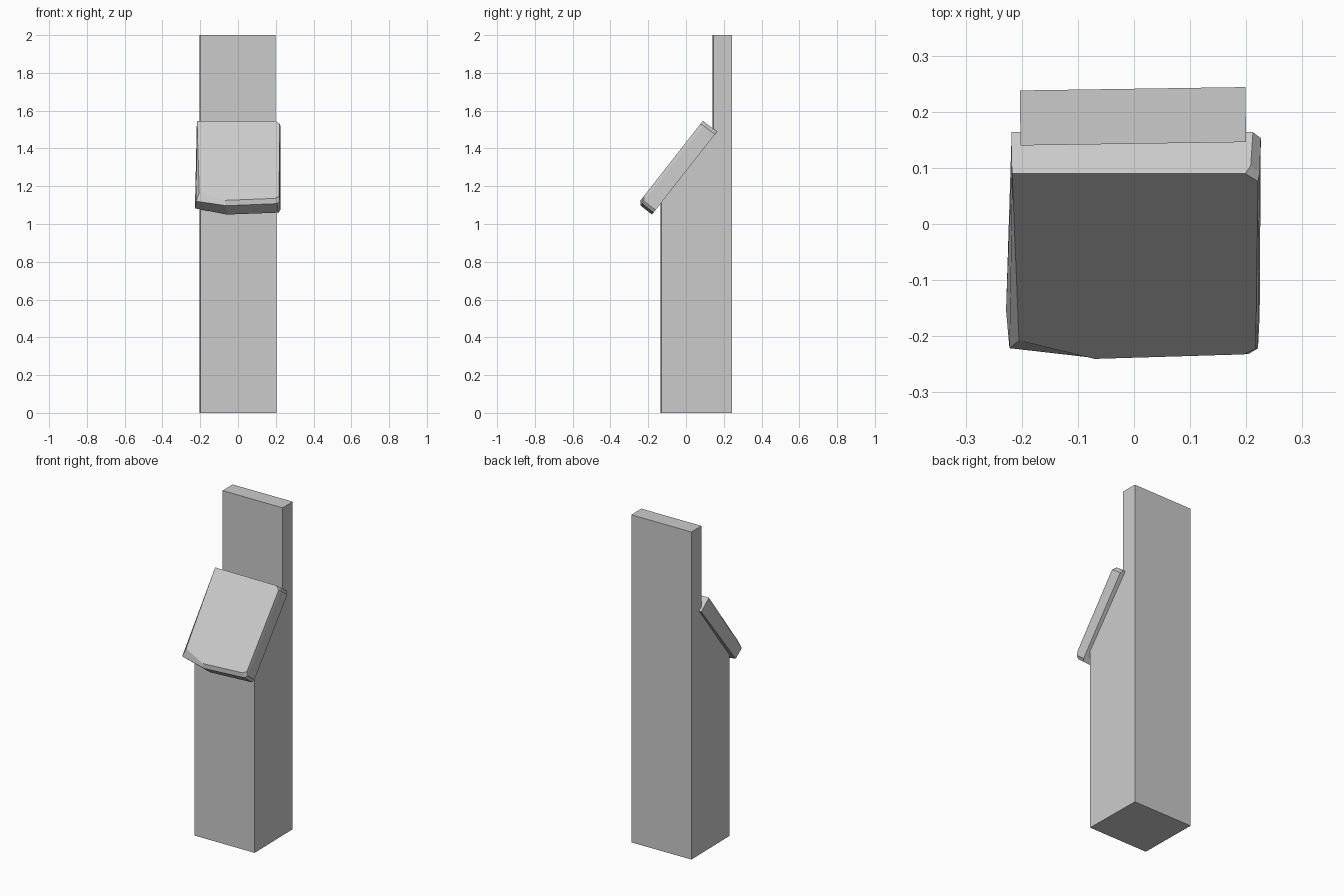
import bpy
import bmesh
from mathutils import Vector, Matrix

cube = bpy.data.objects.get("Cube")
if cube:
    bpy.data.objects.remove(cube, do_unlink=True)

# Single plain grey
grey = bpy.data.materials.new("light_grey")
grey.use_nodes = True
colour = (0.6, 0.6, 0.6, 1.0)
grey.diffuse_color = colour
grey.node_tree.nodes["Principled BSDF"].inputs["Base Color"].default_value = colour


def loft(name, rings):
    """Join rings of points into a closed, flat-shaded solid."""
    bm = bmesh.new()
    loops = [[bm.verts.new(point) for point in ring] for ring in rings]
    bm.faces.new(loops[0])
    bm.faces.new(loops[-1])
    for lower, upper in zip(loops, loops[1:]):
        for i in range(len(lower)):
            j = (i + 1) % len(lower)
            bm.faces.new((lower[i], lower[j], upper[j], upper[i]))
    bmesh.ops.recalc_face_normals(bm, faces=bm.faces)
    mesh = bpy.data.meshes.new(name)
    bm.to_mesh(mesh)
    bm.free()
    mesh.materials.append(grey)
    obj = bpy.data.objects.new(name, mesh)
    bpy.context.collection.objects.link(obj)
    return obj


# Post: side profile with a sloped shoulder and a thin upright back
profile = [(-0.133, 0), (0.241, 0), (0.241, 2), (0.143, 2), (0.143, 1.48), (-0.133, 1.13)]
post = loft("post", [[(x, y, z) for y, z in profile] for x in (-0.2, 0.202)])
post.matrix_world = Matrix.Rotation(0.015, 4, "Z")

# Slanted slab: outlines (across, up the slope) at heights above its underside
origin = Vector((0, -0.18, 1.05))
along = Vector((0, 0.617, 0.787))
normal = Vector((0, -0.787, 0.617))
side = Vector((1, 0, 0))

underside = [(-0.218, 0.557), (0.212, 0.557), (0.226, 0.54), (0.224, 0.03),
             (0.215, 0.013), (-0.06, 0), (-0.228, 0.042)]
shoulder = [(-0.218, 0.557), (0.208, 0.557), (0.224, 0.538), (0.221, 0.03),
            (0.205, 0.014), (-0.06, 0), (-0.222, 0.03)]
top_face = [(-0.217, 0.557), (0.198, 0.557), (0.221, 0.535), (0.217, 0.05),
            (0.195, 0.035), (-0.07, 0.022), (-0.205, 0.075)]

layers = [(0, underside), (0.076, shoulder), (0.094, top_face)]
loft("slanted_slab", [[origin + side * u + along * v + normal * height for u, v in outline]
                      for height, outline in layers])
